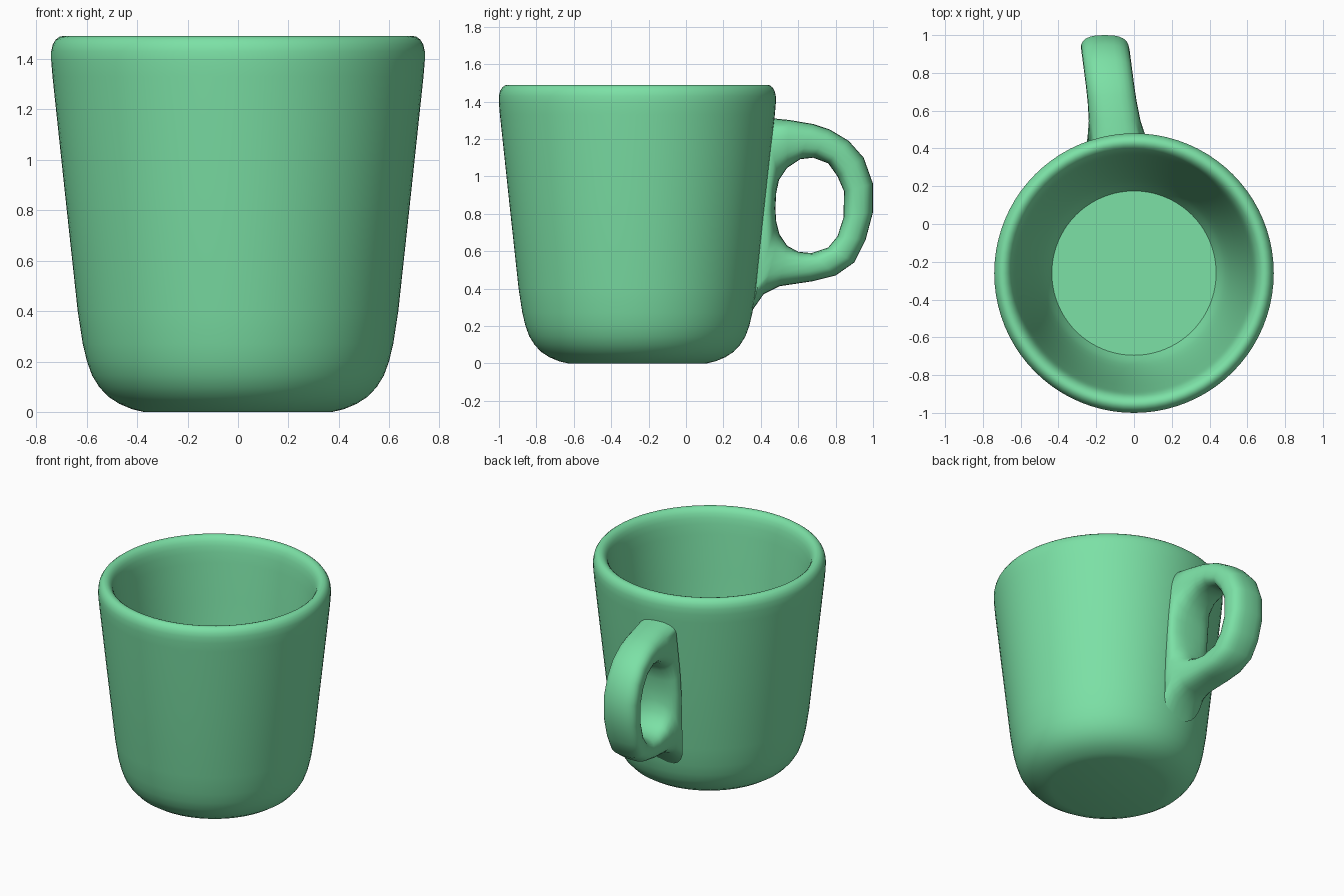
import bpy, bmesh, math

green = bpy.data.materials.new("mint green")
green.diffuse_color = (0.20, 0.75, 0.38, 1)


def finish(name, bm, angle):
    bmesh.ops.recalc_face_normals(bm, faces=bm.faces)
    me = bpy.data.meshes.new(name)
    bm.to_mesh(me)
    bm.free()
    me.materials.append(green)
    ob = bpy.data.objects.new(name, me)
    bpy.context.collection.objects.link(ob)
    bpy.ops.object.select_all(action='DESELECT')
    ob.select_set(True)
    bpy.context.view_layer.objects.active = ob
    bpy.ops.object.shade_smooth_by_angle(angle=math.radians(angle))
    return ob


def bridge(bm, a, b):
    n = len(a)
    for i in range(n):
        j = (i + 1) % n
        bm.faces.new((a[i], a[j], b[j], b[i]))


# Cup: (radius, height) profile from under the base, over the rim, to the inner floor
CY, SEG = -0.26, 80
profile = [(0.37, 0), (0.42, 0.012), (0.47, 0.033), (0.515, 0.062), (0.55, 0.10),
           (0.578, 0.145), (0.598, 0.20), (0.615, 0.27), (0.635, 0.40), (0.687, 0.88),
           (0.735, 1.33), (0.74, 1.39), (0.74, 1.43), (0.734, 1.457), (0.722, 1.476),
           (0.708, 1.487), (0.693, 1.49), (0.678, 1.486), (0.664, 1.475), (0.652, 1.458),
           (0.642, 1.43), (0.634, 1.39), (0.625, 1.32), (0.598, 1.06), (0.568, 0.80),
           (0.538, 0.58), (0.508, 0.41), (0.485, 0.31), (0.462, 0.24), (0.435, 0.19)]
bm = bmesh.new()
rings = []
for r, z in profile:
    rings.append([bm.verts.new((r * math.cos(2 * math.pi * i / SEG),
                                CY + r * math.sin(2 * math.pi * i / SEG), z))
                  for i in range(SEG)])
for a, b in zip(rings, rings[1:]):
    bridge(bm, a, b)
bm.faces.new(rings[0])
bm.faces.new(rings[-1])
finish("cup", bm, 50)

# Handle: closed loop of rounded sections (outer y, z, hole y, z, half width);
# its inner side blends into the cup wall
sections = [(0.42, 1.315, 0.497, 0.98, 0.155), (0.55, 1.302, 0.54, 1.045, 0.137),
            (0.68, 1.28, 0.61, 1.092, 0.13), (0.77, 1.25, 0.68, 1.10, 0.128),
            (0.87, 1.19, 0.76, 1.07, 0.128), (0.95, 1.10, 0.81, 1.0, 0.128),
            (1.0, 0.96, 0.845, 0.92, 0.128), (1.0, 0.81, 0.842, 0.78, 0.128),
            (0.96, 0.66, 0.81, 0.68, 0.128), (0.90, 0.54, 0.76, 0.62, 0.128),
            (0.80, 0.47, 0.67, 0.59, 0.128), (0.68, 0.44, 0.60, 0.597, 0.13),
            (0.50, 0.413, 0.54, 0.63, 0.137), (0.415, 0.37, 0.50, 0.69, 0.15),
            (0.345, 0.27, 0.482, 0.76, 0.16), (0.365, 0.80, 0.478, 0.83, 0.16),
            (0.385, 1.0, 0.482, 0.91, 0.16)]
bm = bmesh.new()
rings = []
N = 24
for oy, oz, iy, iz, hw in sections:
    ring = []
    for i in range(N):
        t = 2 * math.pi * i / N
        c, s = math.cos(t), math.sin(t)
        u = math.copysign(abs(c) ** 0.75, c)     # across the width
        v = math.copysign(abs(s) ** 0.75, s)     # hole side to outer side
        f = (v + 1) / 2
        y, z = iy + (oy - iy) * f, iz + (oz - iz) * f
        cx = -0.09 - 0.065 * max(0, min(1, (y - 0.45) / 0.5))
        ring.append(bm.verts.new((cx + u * hw, y, z)))
    rings.append(ring)
for k in range(len(rings)):
    bridge(bm, rings[k], rings[(k + 1) % len(rings)])
finish("handle", bm, 60)
